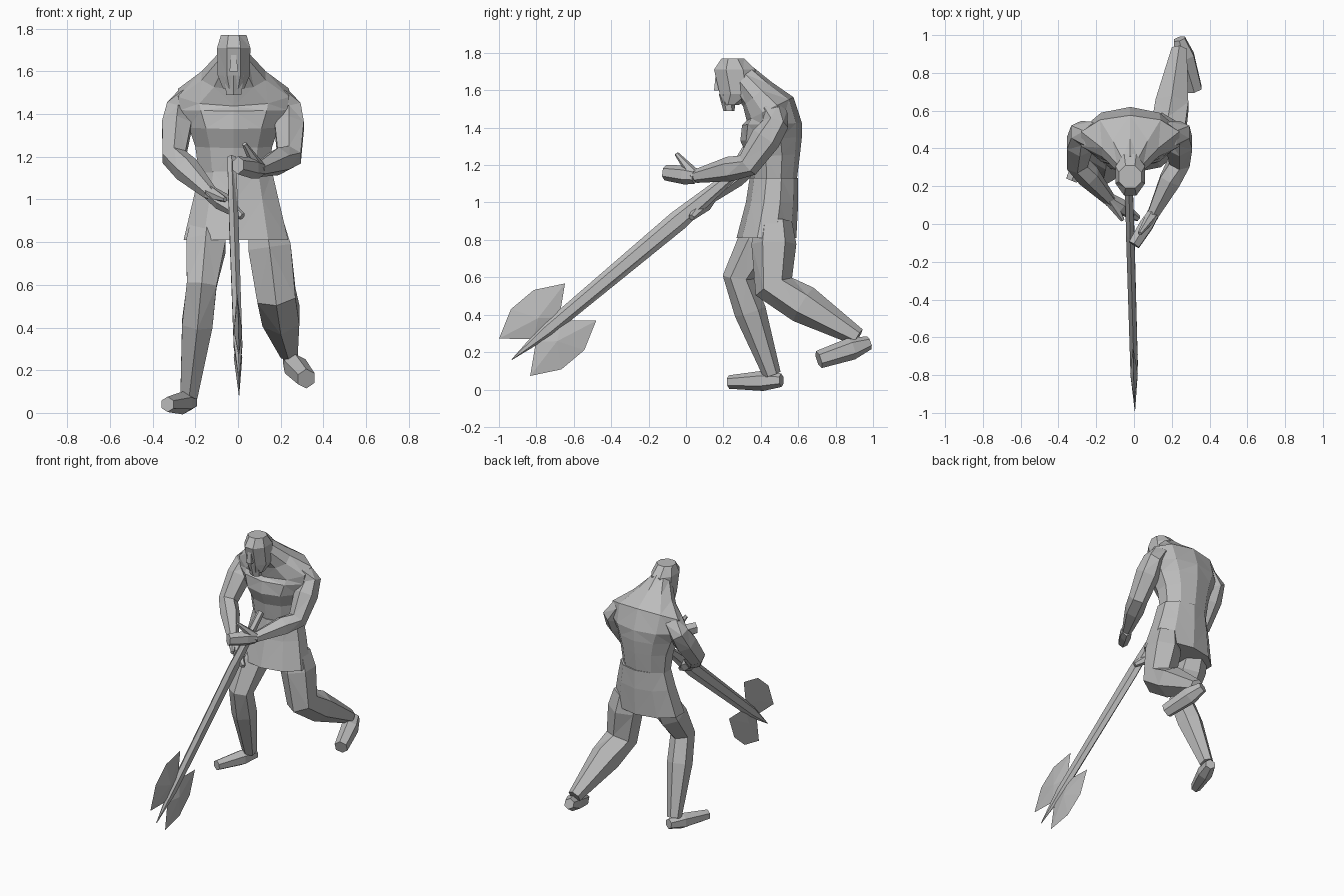
import bpy
import bmesh
from math import cos, sin, tau
from mathutils import Vector

cube = bpy.data.objects.get("Cube")
if cube:
    bpy.data.objects.remove(cube, do_unlink=True)

GREY = (0.5, 0.5, 0.5, 1)
SIDEWAYS = Vector((1, 0, 0))
UPWARD = Vector((0, 0, 1))

material = bpy.data.materials.new("plain_grey")
material.use_nodes = True
material.diffuse_color = GREY
material.node_tree.nodes["Principled BSDF"].inputs["Base Color"].default_value = GREY


def finish(name, bm):
    """Turn a bmesh into a flat shaded, triangulated grey object."""
    bmesh.ops.recalc_face_normals(bm, faces=bm.faces[:])
    bmesh.ops.triangulate(bm, faces=bm.faces[:])
    mesh = bpy.data.meshes.new(name)
    bm.to_mesh(mesh)
    bm.free()
    mesh.materials.append(material)
    obj = bpy.data.objects.new(name, mesh)
    bpy.context.collection.objects.link(obj)


def loft(name, rings, sides=6, level=False):
    """Skin a closed tube through rings of (centre, half width, half depth)."""
    bm = bmesh.new()
    angles = [(i + 0.5) * tau / sides for i in range(sides)]
    widest = max(cos(a) for a in angles)
    deepest = max(sin(a) for a in angles)
    centres = [centre for centre, width, depth in rings]
    before = centres[:1] + centres[:-1]
    after = centres[1:] + centres[-1:]
    loops = []
    for (centre, width, depth), start, end in zip(rings, before, after):
        along = UPWARD if level else (end - start).normalized()
        across = (SIDEWAYS - along * SIDEWAYS.dot(along)).normalized()
        across_step = across * width / widest
        deep_step = along.cross(across) * depth / deepest
        loops.append([bm.verts.new(centre + across_step * cos(a) + deep_step * sin(a))
                      for a in angles])
    for low, high in zip(loops, loops[1:]):
        for i in range(sides):
            bm.faces.new((low[i - 1], low[i], high[i], high[i - 1]))
    bm.faces.new(loops[0])
    bm.faces.new(loops[-1])
    finish(name, bm)


def trunk(name, rows, sides=10, level=True, middle=-0.02):
    """Loft rows of (y, z, half width, half depth) along the body's middle."""
    rings = [(Vector((middle, y, z)), width, depth) for y, z, width, depth in rows]
    loft(name, rings, sides, level)


def limb(name, *joints, muscle=1.2, deepness=1.2):
    """Loft through (x, y, z, radius) joints with a muscle bulge after each."""
    joints = [Vector(joint) for joint in joints]
    stations = joints[:1]
    for start, end in zip(joints, joints[1:]):
        bulge = start.lerp(end, 0.35)
        bulge.w *= muscle
        stations += [bulge, end]
    loft(name, [(s.xyz, s.w, s.w * deepness) for s in stations])


# Body, stooping forward from the shoulders
trunk("torso", [
    (.47, 1.1, .16, .12),
    (.47, 1.25, .18, .14),
    (.455, 1.34, .21, .165),
    (.46, 1.42, .25, .16),
    (.45, 1.5, .26, .14),
    (.38, 1.58, .15, .1),
    (.3, 1.67, .07, .08),
], level=False)
trunk("skirt", [
    (.43, .81, .245, .16),
    (.46, 1, .2, .14),
    (.47, 1.13, .17, .13),
], middle=-.01)

# Head, nose and beard
trunk("head", [
    (.24, 1.52, .05, .04),
    (.28, 1.58, .075, .1),
    (.26, 1.71, .078, .11),
    (.25, 1.77, .06, .06),
], sides=8)
trunk("nose", [(.18, 1.6, .02, .03), (.18, 1.7, .01, .02)], sides=4)
trunk("beard", [(.23, 1.49, .035, .03), (.22, 1.58, .045, .045)], sides=6)

# Arms, each hand continuing from its wrist
left_wrist = (.1, .05, 1.14, .03)
limb("left_arm", (.15, .46, 1.5, .05), (.24, .48, 1.42, .058),
     (.24, .33, 1.2, .055), left_wrist)
limb("left_hand", left_wrist, (0, -.11, 1.16, .03), deepness=1.4)
limb("left_thumb", left_wrist, (.03, -.05, 1.26, .01), muscle=1)

right_wrist = (-.13, .13, 1.03, .03)
limb("right_arm", (-.19, .46, 1.5, .05), (-.28, .48, 1.42, .058),
     (-.3, .32, 1.2, .055), right_wrist)
limb("right_hand", right_wrist, (.02, .03, .92, .015), muscle=1.5)
limb("right_thumb", right_wrist, (-.06, .02, 1, .01), muscle=1)

# Right leg planted in front, left leg pushing off behind
limb("right_leg", (-.14, .44, .88, .08), (-.17, .28, .6, .07), (-.23, .46, .08, .04))
limb("right_foot", (-.22, .51, .05, .03), (-.33, .23, .04, .03), muscle=1.5)
limb("left_leg", (.13, .47, .9, .08), (.18, .47, .55, .09), (.24, .92, .28, .04))
limb("left_foot", (.24, .98, .25, .03), (.32, .71, .16, .04), muscle=1.5)

# Axe shaft, measured along its length from the centre of the head
axe_centre = Vector((0, -.74, .32))
pommel = Vector((-.03, .3, 1.19))
along_axe = (axe_centre - pommel).normalized()
across_axe = along_axe.cross(SIDEWAYS).normalized()
grip = pommel.lerp(axe_centre, 0.33)
loft("axe_shaft", [
    (pommel, .02, .025),
    (grip, .022, .055),
    (axe_centre, .02, .04),
    (axe_centre + along_axe * .25, .002, .002),
])

# Twin blades: one quarter outline mirrored along and across the shaft
quarter = [(.09, .01), (.23, .13), (.08, .21)]
outline = quarter + [(-u, v) for u, v in reversed(quarter)]
for name, side in (("upper_axe_blade", -1), ("lower_axe_blade", 1)):
    bm = bmesh.new()
    outward = across_axe * side
    edge = [bm.verts.new(axe_centre + along_axe * u + outward * v) for u, v in outline]
    for face in (-1, 1):
        ridge = bm.verts.new(axe_centre + outward * .08 + SIDEWAYS * face * .02)
        for i in range(len(edge)):
            bm.faces.new((edge[i - 1], edge[i], ridge))
    finish(name, bm)
